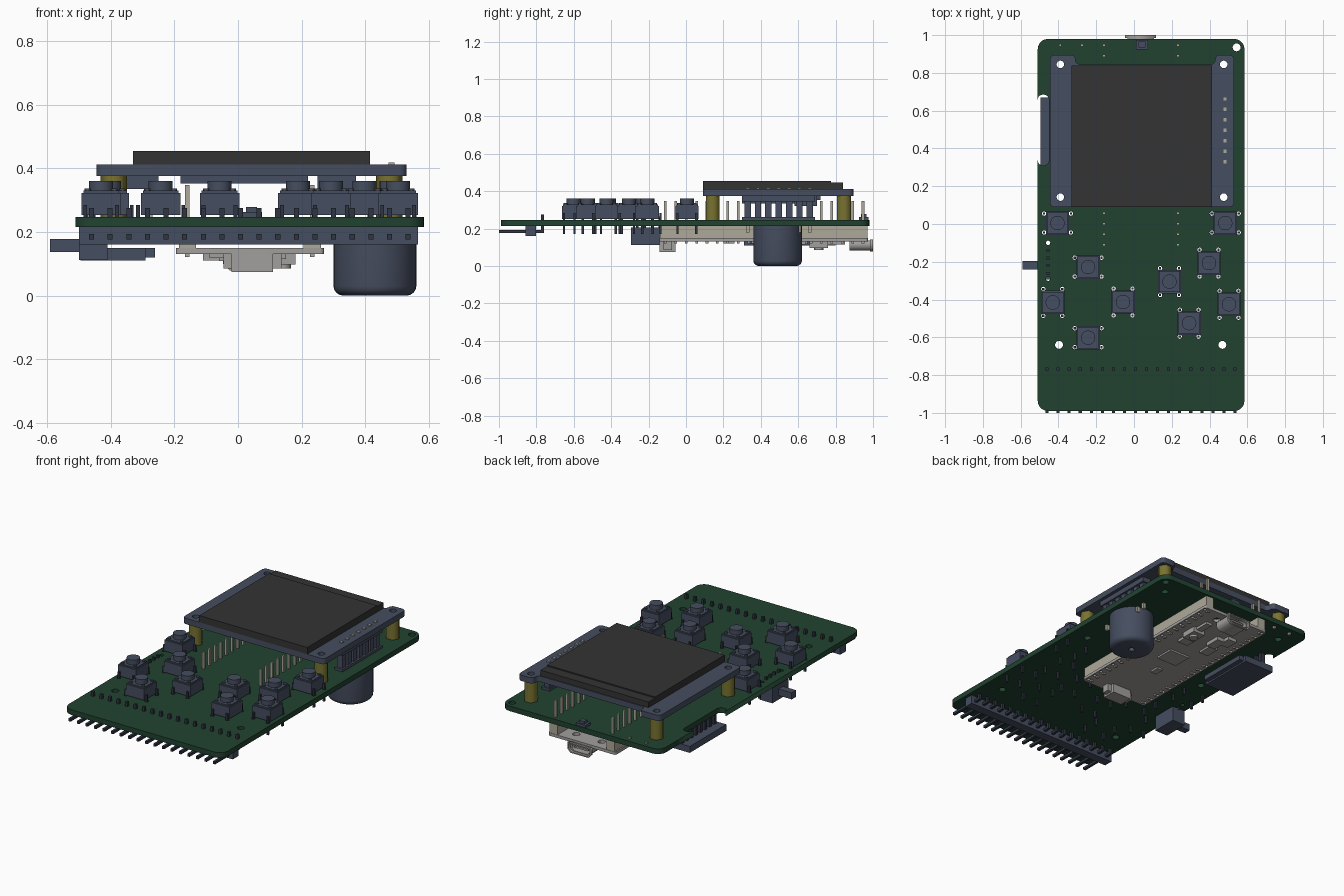
import bpy, bmesh, math
from mathutils import Vector, Matrix

if "Cube" in bpy.data.objects:
    bpy.data.objects.remove(bpy.data.objects["Cube"])


def material(name, rgb):
    m = bpy.data.materials.new(name)
    m.diffuse_color = (*rgb, 1)
    m.use_nodes = True
    m.node_tree.nodes["Principled BSDF"].inputs["Base Color"].default_value = m.diffuse_color
    return m


GREEN = material("green", (0.015, 0.055, 0.03))
SLATE = material("slate", (0.06, 0.075, 0.115))
BLACK = material("dark_glass", (0.033, 0.033, 0.033))
BRASS = material("brass", (0.19, 0.17, 0.03))
CREAM = material("cream", (0.42, 0.40, 0.32))
GREY = material("grey", (0.36, 0.35, 0.34))
DARK = material("dark", (0.03, 0.035, 0.055))


def finish(name, mesh, mat, smooth=False):
    ob = bpy.data.objects.new(name, mesh)
    bpy.context.collection.objects.link(ob)
    mesh.materials.clear()
    mesh.materials.append(mat)
    if smooth:
        bpy.context.view_layer.objects.active = ob
        ob.select_set(True)
        bpy.ops.object.shade_smooth_by_angle(angle=math.radians(35))
        ob.select_set(False)
    return ob


def boxes(name, items, mat):
    """Each item is (x0, x1, y0, y1, z0, z1)."""
    bm = bmesh.new()
    for x0, x1, y0, y1, z0, z1 in items:
        m = Matrix.Translation(((x0 + x1) / 2, (y0 + y1) / 2, (z0 + z1) / 2))
        bmesh.ops.create_cube(bm, size=1, matrix=m @ Matrix.Diagonal((x1 - x0, y1 - y0, z1 - z0, 1)))
    me = bpy.data.meshes.new(name)
    bm.to_mesh(me)
    bm.free()
    return finish(name, me, mat)


def pin(x, y, z0, z1, w=0.007):
    return (x - w, x + w, y - w, y + w, z0, z1)


def circle(x, y, r, n=16):
    return [(x + r * math.cos(2 * math.pi * i / n), y + r * math.sin(2 * math.pi * i / n)) for i in range(n)]


def rounded(pts, r, n=5):
    """Fillet the right-angled corners of an outline."""
    out = []
    for i, p in enumerate(pts):
        p = Vector(p)
        a = (Vector(pts[i - 1]) - p).normalized()
        b = (Vector(pts[(i + 1) % len(pts)]) - p).normalized()
        for k in range(n + 1):
            t = math.pi / 2 * k / n
            q = p + (a + b) * r - (b * math.cos(t) + a * math.sin(t)) * r
            out.append((q.x, q.y))
    return out


def rect(x0, x1, y0, y1):
    return [(x0, y0), (x1, y0), (x1, y1), (x0, y1)]


def slab(name, outlines, z0, z1, mat, smooth=False):
    """Extrude a filled outline; any further outlines become holes."""
    cu = bpy.data.curves.new(name, 'CURVE')
    cu.dimensions, cu.fill_mode, cu.extrude = '2D', 'BOTH', (z1 - z0) / 2
    for pts in outlines:
        s = cu.splines.new('POLY')
        s.points.add(len(pts) - 1)
        for sp, p in zip(s.points, pts):
            sp.co = (p[0], p[1], 0, 1)
        s.use_cyclic_u = True
    tmp = bpy.data.objects.new("tmp", cu)
    bpy.context.collection.objects.link(tmp)
    dg = bpy.context.evaluated_depsgraph_get()
    me = bpy.data.meshes.new_from_object(tmp.evaluated_get(dg))
    bpy.data.objects.remove(tmp)
    bm = bmesh.new()
    bm.from_mesh(me)
    bmesh.ops.remove_doubles(bm, verts=bm.verts, dist=1e-5)
    bmesh.ops.recalc_face_normals(bm, faces=bm.faces)
    bmesh.ops.translate(bm, verts=bm.verts, vec=(0, 0, (z0 + z1) / 2))
    bm.to_mesh(me)
    bm.free()
    me.name = name
    return finish(name, me, mat, smooth)


B0, B1 = 0.215, 0.247      # main board bottom and top
P = 0.0556                 # pin pitch

# button positions; last value tells if turned a quarter
BUTTONS = [(-.405, .005, 0), (.483, .005, 0), (-.243, -.228, 0), (-.243, -.602, 0), (.397, -.207, 1),
           (-.43, -.415, 1), (-.058, -.413, 1), (.188, -.305, 1), (.503, -.425, 1), (.292, -.525, 1)]
legs = []
for x, y, turned in BUTTONS:
    dx, dy = (.05, .071) if turned else (.071, .05)
    legs += [(x + i * dx, y + j * dy) for i in (-1, 1) for j in (-1, 1)]
MOUNTS = [(x, y) for x in (-.39, .475) for y in (.142, .845)]

# main board
outline = rounded([(-.51, -.99), (.585, -.99), (.585, .98), (-.51, .98)], .055)
notch = rounded([(-.51, .685), (-.45, .685), (-.45, .31), (-.51, .31)], .028)
holes = [circle(x, y, .021) for x, y in MOUNTS + [(.543, .935), (-.397, -.64), (.468, -.64)]]
holes += [circle(x, y, .012, 8) for x, y in legs]
holes += [circle(-.455, y, .012, 8) for y in (-.1, -.29)]
slab("main_board", [outline[:18] + outline[18:] + notch, *holes], B0, B1, GREEN)

# push buttons
for x, y, turned in BUTTONS:
    boxes("button_body", [(x - .062, x + .062, y - .062, y + .062, B1 + .006, .322),
                          (x - .056, x + .056, y - .056, y + .056, .322, .33)], SLATE)
    slab("button_cap", [circle(x, y, .038, 24)], .33, .36, SLATE, True)
    for i in (-1, 1):
        for j in (-1, 1):
            slab("button_rivet", [circle(x + i * .042, y + j * .042, .01, 8)], .328, .336, SLATE)
boxes("button_legs", [pin(x, y, .172, .285, .006) for x, y in legs], DARK)

# display board with screen, standoffs and header
tab = rounded([(-.445, .09), (.53, .09), (.53, .895), (.43, .895), (.43, .845),
               (-.31, .845), (-.31, .895), (-.445, .895)], .024)
slab("display_board", [tab] + [circle(x, y, .02) for x, y in MOUNTS], .376, .412, SLATE)
boxes("screen", [(-.33, .414, .09, .775, .412, .454), (-.33, .414, .775, .84, .412, .447)], BLACK)
for x, y in MOUNTS:
    slab("standoff", [circle(x, y, .042, 6), circle(x, y, .02)], B1, .376, BRASS)
rows = [.33 + .0553 * i for i in range(7)]
boxes("display_header", [(.455, .51, .3, .69, B1, .262), (.455, .51, .3, .69, .345, .376)]
      + [(.463, .5, y - .017, y + .017, .262, .345) for y in rows], SLATE)
boxes("display_pins", [pin(.482, y, .18, .418, .009) for y in rows], CREAM)
boxes("display_underside_parts", [(-.18, .22, .3, .72, .352, .376), (-.36, -.25, .3, .7, .335, .376),
                                  (.25, .37, .58, .7, .32, .376)], SLATE)

# controller sockets and pins
ys = [-.11 + P * i for i in range(20)]
for x in (-.159, .233):
    boxes("socket_strip", [(x - .027, x + .027, -.14, .97, .147, B0)], CREAM)
    boxes("controller_pins", [pin(x, y, .122, .348) for y in ys], CREAM)

# controller board with its components on the underside
pads = [circle(x, y, .01, 8) for x in (-.178, .254) for y in ys]
corner_holes = [circle(x, y, .022) for x in (-.05, .125) for y in (-.08 + .0, .90)]
slab("controller_board", [rounded(rect(-.195, .27, -.142, .972), .012), *pads, *corner_holes[1::2]],
     .131, .149, GREY)
boxes("controller_parts", [(-.025, .115, .35, .47, .12, .131), (-.09, -.03, .56, .65, .118, .131),
                           (.08, .15, .58, .64, .115, .131), (-.11, -.05, .72, .8, .11, .131),
                           (.1, .18, .66, .76, .098, .131), (-.06, .0, .66, .76, .108, .131),
                           (.0, .04, .2, .26, .12, .131), (.12, .16, .75, .85, .115, .131)], GREY)
slab("reset_button", [circle(.14, .71, .026, 16)], .085, .098, GREY, True)
boxes("battery_connector", [(-.02, .11, -.142, -.055, .075, .131), (-.045, .137, -.12, -.075, .085, .131)], GREY)

# USB port: hollow shell with flared lip and tongue
def port(name, w, y0, y1):
    zc, h = .11, .026 + (w - .07) * .4
    prof = [(-w, h), (-w, -h * .3), (-w * .75, -h), (w * .75, -h), (w, -h * .3), (w, h)]
    inner = [(px * .88, pz * .76) for px, pz in prof]
    ob = slab(name, [[(.035 + px, zc + pz) for px, pz in q] for q in (prof, inner)], -y1, -y0, GREY)
    ob.rotation_euler.x = math.pi / 2
port("usb_shell", .07, .875, .985)
port("usb_lip", .082, .985, 1.0)
boxes("usb_inside", [(-.025, .095, .876, .89, .092, .131), (-.01, .08, .89, .98, .108, .118)], GREY)

# buzzer: revolved profile with a sound hole below
prof = [(.018, .03), (.018, 0), (.1, 0), (.112, .003), (.122, .01), (.128, .019), (.13, .03), (.13, B0), (0, B0)]
bm = bmesh.new()
vs = [bm.verts.new((r, 0, z)) for r, z in [(0, .03)] + prof]
es = [bm.edges.new(vs[i:i + 2]) for i in range(len(vs) - 1)]
bmesh.ops.spin(bm, geom=vs + es, cent=(0, 0, 0), axis=(0, 0, 1), angle=2 * math.pi, steps=40)
bmesh.ops.remove_doubles(bm, verts=bm.verts, dist=1e-5)
bmesh.ops.recalc_face_normals(bm, faces=bm.faces)
bmesh.ops.translate(bm, verts=bm.verts, vec=(.43, .49, 0))
me = bpy.data.meshes.new("buzzer")
bm.to_mesh(me)
bm.free()
finish("buzzer", me, SLATE, True)

# right-angle headers along the front edge
xs = [-.46 + .0585 * i for i in range(18)]
boxes("edge_header", [(-.5, .565, -.858, -.802, .16, B0)], SLATE)
boxes("edge_pins", [(x - .008, x + .008, -1.0, -.76, .177, .193) for x in xs]
      + [pin(x, -.767, .18, .275, .008) for x in xs], DARK)

# slide switch on the left edge
boxes("slide_switch", [(-.5, -.41, -.295, -.135, .112, .207)], SLATE)
boxes("slide_knob", [(-.59, -.5, -.24, -.197, .137, .178)], SLATE)
boxes("switch_pins", [pin(-.455, y, .2, .265) for y in (-.14, -.18, -.22, -.26)], DARK)

# card reader under the notch
boxes("card_reader", [(-.495, -.29, .31, .67, .11, .15), (-.29, -.26, .33, .65, .12, .15)], SLATE)
boxes("card_reader_pins", [(-.44, -.41, .33 + .045 * i, .35 + .045 * i, .15, B0) for i in range(8)], DARK)

# small parts at the back edge
boxes("rear_button", [(.01, .075, .925, .975, B1, .262), (.025, .06, .935, .965, .262, .278)], SLATE)
boxes("rear_pins", [pin(x, .947, .2, .255) for x in (-.39, -.275)], CREAM)
